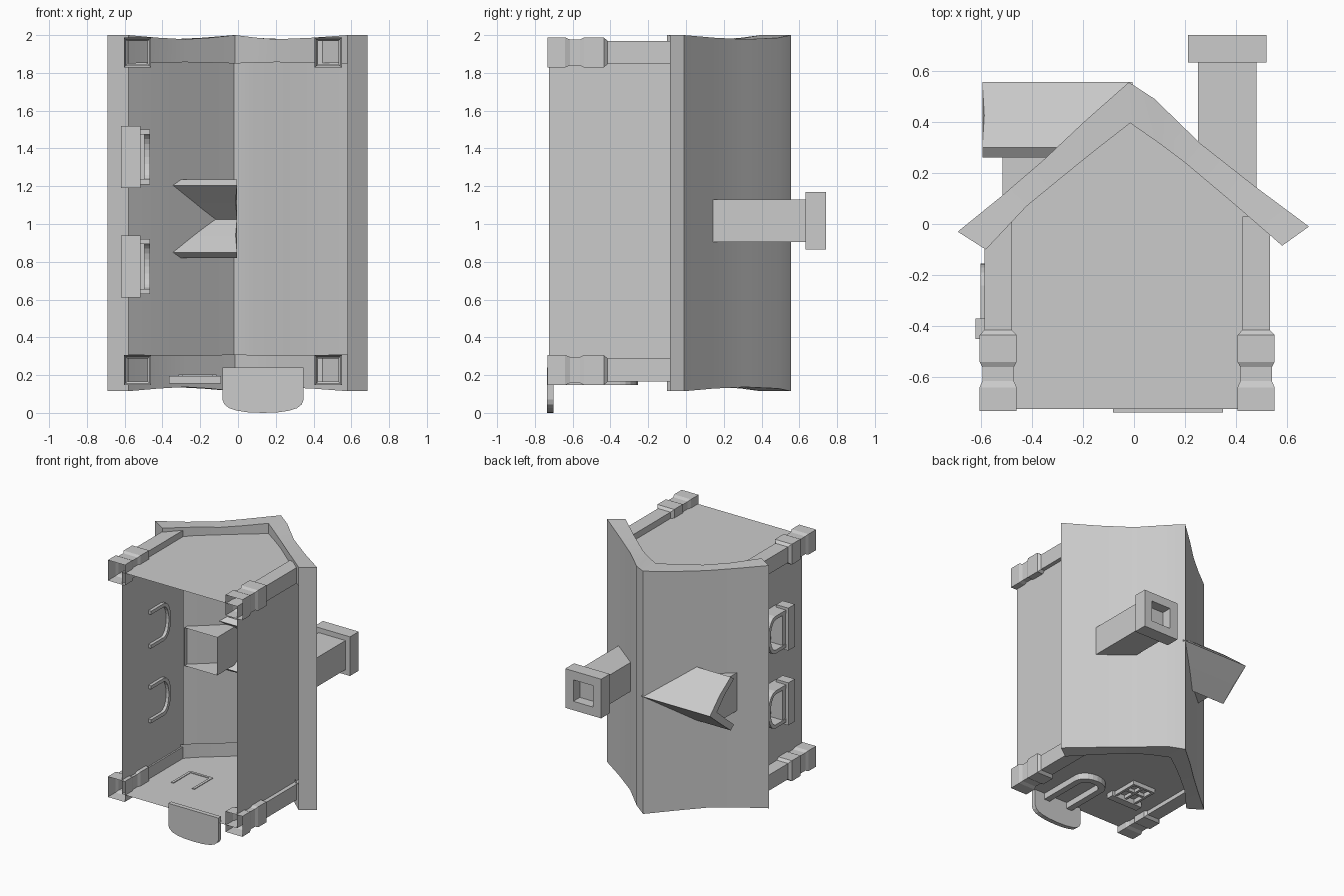
import bpy
import math

if "Cube" in bpy.data.objects:
    bpy.data.objects.remove(bpy.data.objects["Cube"])


def add(name, verts, faces):
    me = bpy.data.meshes.new(name)
    me.from_pydata(verts, [], faces)
    me.update()
    ob = bpy.data.objects.new(name, me)
    bpy.context.collection.objects.link(ob)
    return ob


def loft(name, rings, cap_a=True, cap_b=True, closed=True):
    """Skin a list of equal-length point rings."""
    n = len(rings[0])
    verts = [p for r in rings for p in r]
    faces = []
    for k in range(len(rings) - 1):
        for i in range(n if closed else n - 1):
            j = (i + 1) % n
            faces.append((k * n + i, k * n + j, (k + 1) * n + j, (k + 1) * n + i))
    if cap_a:
        faces.append(tuple(reversed(range(n))))
    if cap_b:
        faces.append(tuple(range((len(rings) - 1) * n, len(rings) * n)))
    return add(name, verts, faces)


def square(cx, cz, hx, hz, y):
    return [(cx - hx, y, cz - hz), (cx - hx, y, cz + hz),
            (cx + hx, y, cz + hz), (cx + hx, y, cz - hz)]


def box(name, x0, x1, y0, y1, z0, z1):
    cx, cz, hx, hz = (x0 + x1) / 2, (z0 + z1) / 2, (x1 - x0) / 2, (z1 - z0) / 2
    return loft(name, [square(cx, cz, hx, hz, y) for y in (y0, y1)])


def arch(cx, half, y0, spring, top, steps=10):
    """Arch outline in a local (u, y) plane."""
    pts = [(cx - half, y0)]
    for i in range(steps + 1):
        a = math.pi * (1 - i / steps)
        pts.append((cx + half * math.cos(a), spring + (top - spring) * math.sin(a)))
    return pts + [(cx + half, y0)]


def arch_ring(name, outer, inner, d0, d1, place):
    """Arch frame: the cross-section runs around outer and inner outline."""
    rings = [[place(*o, d0), place(*o, d1), place(*i, d1), place(*i, d0)]
             for o, i in zip(outer, inner)]
    return loft(name, rings)


# Roof: outer sheet, wavy gable trim and eave lips
OUT = [(-.69, -.03), (-.52, .108), (-.355, .25), (-.19, .405), (-.02, .555),
       (.08, .49), (.26, .315), (.47, .15), (.685, -.01)]
INN = [(-.58, -.10), (-.42, .07), (-.28, .185), (-.15, .29), (-.015, .395),
       (.10, .315), (.20, .24), (.39, .08), (.58, -.085)]
WAVE = [0, .014, .022, .014, 0, .014, .022, .014, 0]


def row(profile, z, sign):
    return [(x, y, z + sign * w) for (x, y), w in zip(profile, WAVE)]


roof = loft("roof", [row(INN, .31, -.3), row(INN, .115, 1), row(OUT, .115, 1),
                     row(OUT, 2.0, -1), row(INN, 2.0, -1), row(INN, 1.85, .3)],
            False, False, closed=False)
bpy.context.view_layer.objects.active = roof
roof.select_set(True)
bpy.ops.object.shade_smooth_by_angle(angle=math.radians(25))
for side, o, i in (("left", OUT[0], INN[0]), ("right", OUT[-1], INN[-1])):
    loft(side + "_eave", [[(*p, .115), (*p, 2.0)] for p in (o, i)], False, False, False)

# Walls
WL, WR = -.49, .5
for name, z in (("front_wall", .198), ("back_wall", 1.92)):
    add(name, [(WL, -.725, z), (WR, -.725, z), (WR, .02, z),
               (-.015, .42, z), (WL, .03, z)], [(0, 1, 2, 3, 4)])
for name, x in (("left_wall", WL), ("right_wall", WR)):
    loft(name, [[(x, y, .198), (x, y, 1.92)] for y in (-.725, .03)], False, False, False)

# Corner posts, open underneath
POST = [(-.733, .0725), (-.64, .0725), (-.615, .062), (-.56, .062), (-.54, .0725),
        (-.435, .0725), (-.415, .054), (.03, .054)]
for xn, cx in (("left", -.532), ("right", .478)):
    for zn, cz in (("front", .227), ("back", 1.908)):
        loft(f"{zn}_{xn}_post", [square(cx, cz, h, h + .007, y) for y, h in POST],
             cap_a=False)

# Chimney with recessed flue
CX, CZ = .365, 1.018
loft("chimney", [square(CX, CZ, hx, hz, y) for hx, hz, y in
                 ((.115, .113, .135), (.115, .113, .633), (.154, .152, .633),
                  (.154, .152, .74), (.085, .083, .74), (.085, .083, .66))],
     cap_a=False)

# Dormer roof and body
SEC = [(.82, .30), (.92, .425), (1.025, .555), (1.135, .425), (1.235, .30),
       (1.205, .26), (1.115, .365), (1.025, .468), (.94, .365), (.85, .26)]
BOW = [0, .008, 0, .008, 0, 0, .008, 0, .008, 0]
loft("dormer_roof", [[(-.594 + b, y, z) for (z, y), b in zip(SEC, BOW)],
                     [(-.005 - b, y, z) for (z, y), b in zip(SEC, BOW)]])
BODY = [(.88, .08), (.88, .30), (1.025, .48), (1.175, .30), (1.175, .08)]
loft("dormer_body", [[(x, y, z) for z, y in BODY] for x in (-.515, -.235)], closed=False)

# Arched windows on the left wall
for n, cz in enumerate((.775, 1.355)):
    arch_ring(f"side_window_frame_{n + 1}", arch(cz, .145, -.40, -.24, -.155),
              arch(cz, .118, -.40, -.245, -.182), -.60, -.466,
              lambda u, y, d: (d, y, u))
    box(f"side_window_rail_{n + 1}", -.595, -.495, -.375, -.335, cz - .12, cz + .12)
    box(f"side_window_sill_{n + 1}", -.62, -.515, -.45, -.37, cz - .165, cz + .165)

# Front window with crossed bars and sill
WX0, WX1, WY0, WY1, T = -.315, -.115, -.37, -.14, .02
for name, dims in (("left", (WX0, WX0 + T, WY0, WY1)), ("right", (WX1 - T, WX1, WY0, WY1)),
                   ("top", (WX0, WX1, WY1 - T, WY1))):
    box(f"front_window_{name}", *dims, .165, .203)
box("front_window_mullion", -.225, -.205, WY0, WY1, .17, .196)
box("front_window_crossbar", WX0, WX1, -.26, -.24, .17, .196)
box("front_window_sill", -.365, -.09, -.41, -.35, .155, .196)

# Door frame
arch_ring("door_frame", arch(.13, .13, -.725, -.35, -.255), arch(.13, .08, -.725, -.36, -.305),
          .148, .196, lambda u, y, d: (u, y, d))

# Doorstep with rounded front corners
STEP = [(.215, .24), (.215, .07), (.205, .045), (.18, .025), (.14, .012), (.08, .003)]
outline = [(.1325 + x, z) for x, z in STEP] + [(.1325 - x, z) for x, z in reversed(STEP)]
outline.insert(len(STEP), (.1325, 0))
loft("doorstep", [[(x, y, z) for x, z in outline] for y in (-.737, -.702)])
